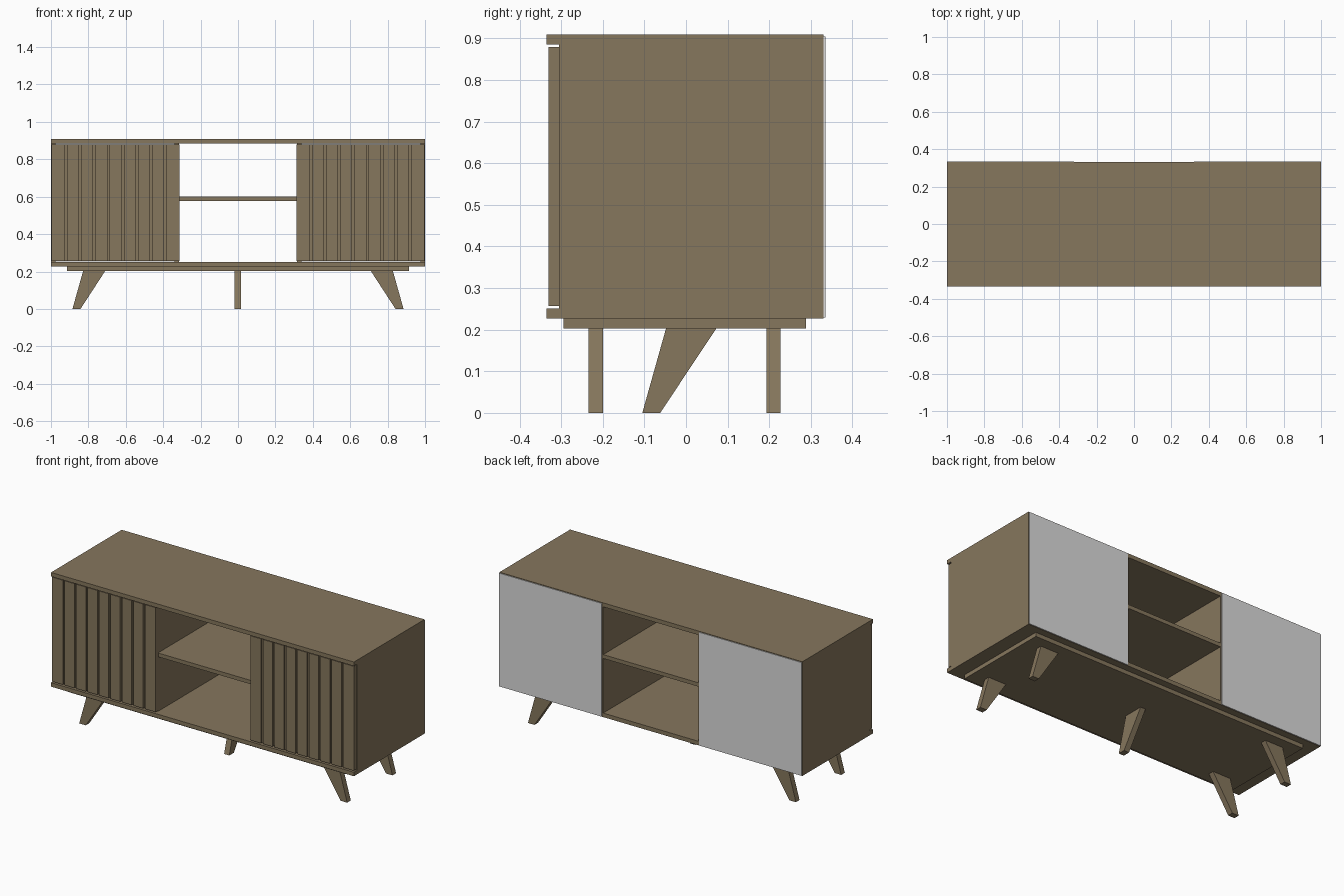
import bpy, bmesh
from mathutils import Vector

if "Cube" in bpy.data.objects:
    bpy.data.objects.remove(bpy.data.objects["Cube"])


def material(name, rgb):
    m = bpy.data.materials.new(name)
    m.diffuse_color = (*rgb, 1)
    m.use_nodes = True
    m.node_tree.nodes["Principled BSDF"].inputs["Base Color"].default_value = m.diffuse_color
    return m


wood = material("oak brown", (0.24, 0.184, 0.11))
grey = material("back panel grey", (0.71, 0.71, 0.71))


def prism(name, base, offset, mat=wood):
    """Extrude a closed outline of 3D points along an offset."""
    bm = bmesh.new()
    face = bm.faces.new([bm.verts.new(p) for p in base])
    ext = bmesh.ops.extrude_face_region(bm, geom=[face])["geom"]
    moved = [v for v in ext if isinstance(v, bmesh.types.BMVert)]
    bmesh.ops.translate(bm, verts=moved, vec=Vector(offset))
    if not any(f == face for f in bm.faces):
        bm.faces.new([v for v in bm.verts if v not in moved])
    bmesh.ops.recalc_face_normals(bm, faces=bm.faces[:])
    me = bpy.data.meshes.new(name)
    bm.to_mesh(me)
    bm.free()
    me.materials.append(mat)
    ob = bpy.data.objects.new(name, me)
    bpy.context.collection.objects.link(ob)
    return ob


def box(name, x, y, z, mat=wood):
    base = [(x[0], y[0], z[0]), (x[1], y[0], z[0]), (x[1], y[1], z[0]), (x[0], y[1], z[0])]
    return prism(name, base, (0, 0, z[1] - z[0]), mat)


# Horizontal boards
box("top_panel", (-1, 1), (-0.335, 0.331), (0.885, 0.909))
box("bottom_panel", (-1, 1), (-0.335, 0.331), (0.227, 0.251))
box("base_plinth", (-0.915, 0.915), (-0.295, 0.289), (0.203, 0.227))
box("middle_shelf", (-0.315, 0.315), (-0.305, 0.331), (0.577, 0.600))

# Slatted door outline: a front edge with shallow vertical grooves
SLATS, GROOVE, DEPTH = 9, 0.012, 0.010
X0, X1, FRONT, BACK = 0.313, 0.996, -0.330, -0.305


def door(name, s):
    pitch = (X1 - X0) / SLATS
    pts = [(X0, BACK), (X0, FRONT)]
    for i in range(1, SLATS):
        a, b = X0 + i * pitch - GROOVE / 2, X0 + i * pitch + GROOVE / 2
        pts += [(a, FRONT), (a, FRONT + DEPTH), (b, FRONT + DEPTH), (b, FRONT)]
    pts += [(X1, FRONT), (X1, BACK)]
    prism(name, [(s * x, y, 0.257) for x, y in pts], (0, 0, 0.623))


# Mirrored parts
for side, s in (("left", -1), ("right", 1)):
    box(side + "_side_panel", sorted((s * 0.976, s)), (-0.305, 0.331), (0.251, 0.885))
    box(side + "_divider", sorted((s * 0.315, s * 0.339)), (-0.305, 0.331), (0.251, 0.885))
    box(side + "_back_panel", sorted((s * 0.322, s * 0.999)), (0.331, 0.335), (0.229, 0.905), grey)
    door(side + "_door", s)
    # Splayed tapered corner legs
    leg = [(0.71, 0.203), (0.828, 0.203), (0.885, 0), (0.842, 0)]
    for end, y in (("front", -0.234), ("back", 0.193)):
        prism(f"{end}_{side}_leg", [(s * x, y, z) for x, z in leg], (0, 0.034, 0))

# Centre leg, splayed towards the front
prism("centre_leg", [(-0.018, y, z) for y, z in
                     [(0.073, 0.203), (-0.048, 0.203), (-0.105, 0), (-0.062, 0)]], (0.034, 0, 0))
